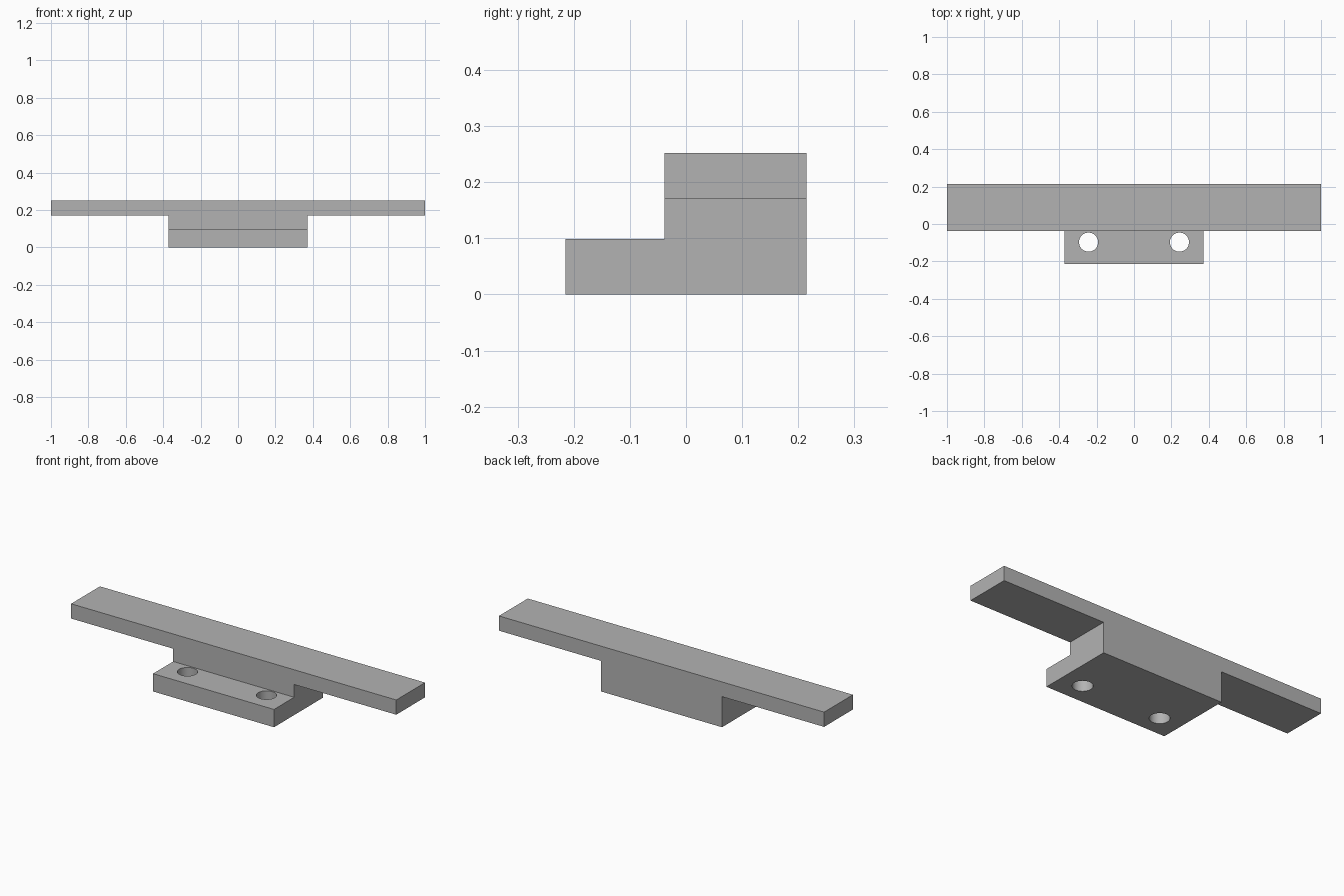
import bpy
import math

cube = bpy.data.objects.get("Cube")
if cube:
    bpy.data.objects.remove(cube, do_unlink=True)

# Main sizes
HALF_MOUNT = 0.372
BACK, STEP, FRONT = 0.215, -0.038, -0.215
TOP, BAR_BOTTOM, SHELF = 0.252, 0.17, 0.099
HOLE_X, HOLE_Y, HOLE_R = 0.243, -0.097, 0.051

grey = bpy.data.materials.new("plain grey")
grey.use_nodes = True
colour = (0.45, 0.45, 0.45, 1)
grey.diffuse_color = colour
grey.node_tree.nodes["Principled BSDF"].inputs["Base Color"].default_value = colour


def extrude_profile(name, profile, start, end):
    """Extrude an (x, z) outline along y."""
    n = len(profile)
    verts = [(x, y, z) for y in (start, end) for x, z in profile]
    faces = [tuple(range(n)), tuple(reversed(range(n, 2 * n)))]
    faces += [(i, i + n, (i + 1) % n + n, (i + 1) % n) for i in range(n)]
    mesh = bpy.data.meshes.new(name)
    mesh.from_pydata(verts, [], faces)
    mesh.materials.append(grey)
    obj = bpy.data.objects.new(name, mesh)
    bpy.context.collection.objects.link(obj)
    return obj


def combine(target, tool, operation):
    """Apply a boolean and discard the tool."""
    mod = target.modifiers.new(operation.title(), 'BOOLEAN')
    mod.operation, mod.solver, mod.object = operation, 'EXACT', tool
    bpy.ops.object.select_all(action='DESELECT')
    target.select_set(True)
    bpy.context.view_layer.objects.active = target
    bpy.ops.object.modifier_apply(modifier=mod.name)
    bpy.data.objects.remove(tool, do_unlink=True)


# Long bar with the centre block below it
half = [(HALF_MOUNT, 0), (HALF_MOUNT, BAR_BOTTOM), (1, BAR_BOTTOM), (1, TOP)]
outline = half + [(-x, z) for x, z in reversed(half)]
bracket = extrude_profile("mounting_bracket", outline, STEP, BACK)

# Low front shelf, joined to the block
shelf = extrude_profile("front_shelf", [
    (-HALF_MOUNT, 0), (HALF_MOUNT, 0), (HALF_MOUNT, SHELF), (-HALF_MOUNT, SHELF)],
    FRONT, STEP)
combine(bracket, shelf, 'UNION')

# Two screw holes through the shelf
for side in (-1, 1):
    bpy.ops.mesh.primitive_cylinder_add(
        vertices=48, radius=HOLE_R, depth=SHELF * 3,
        location=(side * HOLE_X, HOLE_Y, SHELF / 2))
    cutter = bpy.context.object
    cutter.name = "screw_hole_cutter"
    cutter.hide_render = True
    cutter.data.materials.append(grey)
    combine(bracket, cutter, 'DIFFERENCE')

# Merge flat seams, smooth only the hole walls
bpy.ops.object.mode_set(mode='EDIT')
bpy.ops.mesh.select_all(action='SELECT')
bpy.ops.mesh.dissolve_limited(angle_limit=math.radians(1))
bpy.ops.mesh.normals_make_consistent(inside=False)
bpy.ops.object.mode_set(mode='OBJECT')
bpy.ops.object.shade_smooth_by_angle(angle=math.radians(30))
